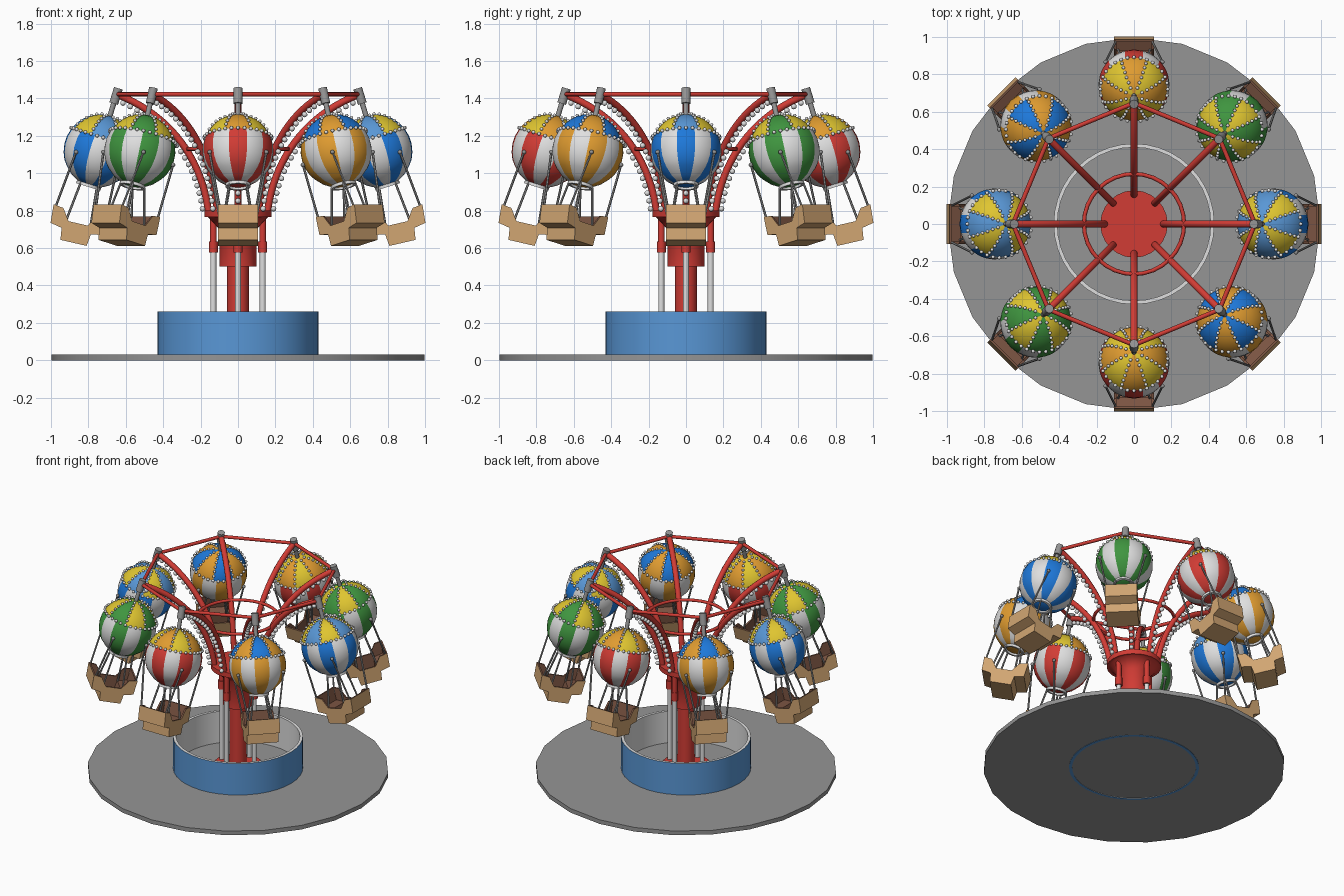
import bpy, bmesh, math
from mathutils import Vector, Matrix

if "Cube" in bpy.data.objects:
    bpy.data.objects.remove(bpy.data.objects["Cube"])

COLORS = {
    "red": (.64, .045, .035), "pale_blue": (.10, .31, .67), "blue": (.013, .19, .70),
    "yellow": (.74, .56, .03), "orange": (.74, .33, .03), "green": (.05, .30, .05),
    "white": (.74, .74, .74), "grey": (.30, .30, .30), "tan": (.64, .38, .17),
    "brown": (.20, .09, .055)}
MATS = {}
for name, c in COLORS.items():
    MATS[name] = bpy.data.materials.new(name)
    MATS[name].diffuse_color = (*c, 1)


def mesh_from(bm, name, colors, smooth=True):
    me = bpy.data.meshes.new(name)
    bmesh.ops.recalc_face_normals(bm, faces=bm.faces[:])
    bm.to_mesh(me)
    bm.free()
    for c in colors:
        me.materials.append(MATS[c])
    if smooth:
        me.shade_smooth()
        me.set_sharp_from_angle(angle=math.radians(50))
    return me


def place(me, name, matrix=None):
    ob = bpy.data.objects.new(name, me)
    bpy.context.collection.objects.link(ob)
    if matrix is not None:
        ob.matrix_world = matrix
    return ob


def lathe(bm, profile, n, rule=None, closed=False):
    """Spin (radius, z) points about z; rule(seg, row) gives the material."""
    rings = [[bm.verts.new((r * math.cos(2 * math.pi * i / n), r * math.sin(2 * math.pi * i / n), z))
              for i in range(n)] for r, z in profile]
    pairs = list(zip(rings, rings[1:]))
    if closed:
        pairs.append((rings[-1], rings[0]))
    for k, (a, b) in enumerate(pairs):
        for i in range(n):
            f = bm.faces.new((a[i], a[(i + 1) % n], b[(i + 1) % n], b[i]))
            f.material_index = rule(i, k) if rule else 0
    if not closed:
        for k, ring in ((0, rings[0]), (len(pairs) - 1, rings[-1])):
            bm.faces.new(ring).material_index = rule(0, k) if rule else 0


def rod(bm, p, q, r, n=8):
    p, q = Vector(p), Vector(q)
    m = Matrix.Translation((p + q) / 2) @ (q - p).to_track_quat('Z', 'Y').to_matrix().to_4x4()
    bmesh.ops.create_cone(bm, cap_ends=True, segments=n, radius1=r, radius2=r,
                          depth=(q - p).length, matrix=m)


def bulb(bm, p, r=.011):
    bmesh.ops.create_icosphere(bm, subdivisions=2, radius=r, matrix=Matrix.Translation(p))


def turned(name, profile, n, colors, rule=None, closed=False):
    bm = bmesh.new()
    lathe(bm, profile, n, rule, closed)
    return place(mesh_from(bm, name, colors), name)


# ground plate, basin wall, central column with hub plate, brace ring
turned("base_plate", [(.997, 0), (.997, .03)], 24, ["grey"])
turned("basin_wall", [(.43, -.002), (.43, .26), (.41, .26), (.41, -.002)], 40,
       ["pale_blue", "white"], lambda i, k: 0 if k in (0, 3) else 1, True)
turned("column", [(.16, .03), (.16, .06), (.058, .06), (.058, .5), (.10, .5), (.10, .70),
                  (.16, .765), (.18, .765), (.18, .80)], 24, ["red"])
turned("brace_ring", [(.268 + .011 * math.cos(t * math.pi / 4), 1.13 + .011 * math.sin(t * math.pi / 4))
                      for t in range(8)], 32, ["red"], closed=True)

# four support poles with red sleeves
poles, sleeves = bmesh.new(), bmesh.new()
for i in range(4):
    a = i * math.pi / 2
    x, y = .132 * math.cos(a), .132 * math.sin(a)
    rod(poles, (x, y, .03), (x, y, .58), .016, 12)
    rod(sleeves, (x, y, .575), (x, y, .635), .024, 12)
    rod(sleeves, (x, y, .63), (x, y, .78), .018, 12)
place(mesh_from(poles, "support_poles", ["white"]), "support_poles")
place(mesh_from(sleeves, "pole_sleeves", ["red"]), "pole_sleeves")

# curved arm: smooth path in the x-z plane, swept with a round section
ctrl = [Vector((.155, 0, .77)), Vector((.185, 0, 1.07)), Vector((.36, 0, 1.31)), Vector((.645, 0, 1.42))]


def arm_point(t):
    return sum((c * w for c, w in zip(ctrl, ((1-t)**3, 3*t*(1-t)**2, 3*t*t*(1-t), t**3))), Vector())


bm, lights = bmesh.new(), bmesh.new()
N, prev = 20, None
for k in range(N + 1):
    t = k / N
    tan = (arm_point(t + .01) - arm_point(t - .01)).normalized()
    nor = Vector((tan.z, 0, -tan.x))
    ring = [bm.verts.new(arm_point(t) + .019 * (nor * math.cos(j * math.pi / 5) +
            Vector((0, 1, 0)) * math.sin(j * math.pi / 5))) for j in range(10)]
    if prev:
        for j in range(10):
            bm.faces.new((prev[j], prev[(j + 1) % 10], ring[(j + 1) % 10], ring[j]))
    else:
        bm.faces.new(ring)
    prev = ring
    if 0 < k < N:  # bulbs on the outer side
        bulb(lights, arm_point(t) + nor * .030, .015)
bm.faces.new(prev)
arm_mesh = mesh_from(bm, "arm", ["red"])
arm_lights = mesh_from(lights, "arm_bulbs", ["white"])

# balloon: profile of (radius, local z), the pivot is at the origin
CZ, R, CAP = -.325, .19, math.radians(22)
upper = [math.radians(v) for v in (88, 78, 67, 56, 44, 33, 22, 8, -5, -18, -30)]
profile = [(R * math.cos(v), CZ + R * 1.03 * math.sin(v)) for v in upper]
profile += [(.146, -.448), (.108, -.485), (.060, -.513)]


def balloon_mesh(body, cap_a, cap_b):
    def rule(i, k):  # eight gores on the cap, twelve stripes below
        return 2 + ((i + 3) // 6) % 2 if k < 6 else ((i + 2) // 4) % 2
    b = bmesh.new()
    lathe(b, profile, 48, rule)
    return mesh_from(b, "balloon", [body, "white", cap_a, cap_b])


schemes = [balloon_mesh("red", "orange", "yellow"), balloon_mesh("orange", "blue", "orange"),
           balloon_mesh("blue", "pale_blue", "yellow"), balloon_mesh("green", "yellow", "green")]


def on_balloon(lat, lon, off=.004):
    r = R + off
    return Vector((r * math.cos(lat) * math.cos(lon), r * math.cos(lat) * math.sin(lon),
                   CZ + r * 1.03 * math.sin(lat)))


# bulbs along the cap seams and round its edge
bm = bmesh.new()
for i in range(8):
    lon = math.radians(22.5 + 45 * i)
    for k in range(1, 7):
        bulb(bm, on_balloon(CAP + math.radians(9 * k), lon), .009)
    for k in range(4):
        bulb(bm, on_balloon(CAP, lon + math.radians(11.25 * k)), .010)
balloon_lights = mesh_from(bm, "balloon_bulbs", ["white"])

# mouth ring of the balloon
bm = bmesh.new()
lathe(bm, [(.068, -.510), (.068, -.526), (.052, -.526), (.052, -.510)], 20, closed=True)
mouth_mesh = mesh_from(bm, "balloon_mouth", ["white"])


def tilted(x, z, deg):
    return Matrix.Translation((x, 0, z)) @ Matrix.Rotation(math.radians(-deg), 4, 'Y')


# the gondola leans a little less than the balloon above it
HANG, BASKET = tilted(.647, 1.43, 17), tilted(.69, 1.448, 13)
to_hang = HANG.inverted() @ BASKET

# hanger and suspension rods
bm = bmesh.new()
rod(bm, (0, 0, .025), (0, 0, -.06), .024, 12)
rod(bm, (0, 0, -.05), (0, 0, -.15), .014)
for sx in (-1, 1):
    for sy in (-1, 1):
        top = on_balloon(math.radians(-12), math.atan2(sy * 1.3, sx), .006)
        rod(bm, top, to_hang @ Vector((sx * .14, sy * .094, -.70)), .0065, 6)
        bulb(bm, top, .012)
        rod(bm, (sx * .045, sy * .045, -.515), to_hang @ Vector((sx * .07, sy * .085, -.765)), .0065, 6)
hanger_mesh = mesh_from(bm, "hanger_rods", ["grey"])


# gondola: two facing benches over a foot well, low notch in each side
def slab(b, pts, y0, y1):
    lo = [b.verts.new((x, y0, z)) for x, z in pts]
    hi = [b.verts.new((x, y1, z)) for x, z in pts]
    b.faces.new(lo)
    b.faces.new(hi)
    for i in range(len(pts)):
        j = (i + 1) % len(pts)
        b.faces.new((lo[i], lo[j], hi[j], hi[i]))


def mirrored(outer, inner):
    return outer + [(-x, z) for x, z in outer[::-1]] + [(-x, z) for x, z in inner] + inner[::-1]


half = [(.150, -.665), (.144, -.765), (.080, -.778), (.072, -.842)]
inner = [(.138, -.665), (.133, -.752), (.068, -.765), (.060, -.830)]
notch = [(.095, -.672), (.052, -.735)]
bm = bmesh.new()
slab(bm, mirrored(half, inner), -.095, .095)
for y in (-.106, .094):
    slab(bm, mirrored(half, notch), y, y + .012)
bmesh.ops.recalc_face_normals(bm, faces=bm.faces[:])
bm.normal_update()
for f in bm.faces:  # inward and upward faces are brown
    c = f.calc_center_median()
    side = abs(f.normal.y) > .9
    inward = f.normal.y * c.y < 0 if side else (f.normal.z > .3 or f.normal.x * c.x < -.001)
    f.material_index = 1 if inward else 0
basket_mesh = mesh_from(bm, "gondola", ["tan", "brown"], smooth=False)

# repeat arms and gondolas eight times, joined by the octagonal top rail
rail = bmesh.new()
for i in range(8):
    a = math.radians(-90 + 45 * i)
    b = a + math.radians(45)
    spin = Matrix.Rotation(a, 4, 'Z')
    rod(rail, (.647 * math.cos(a), .647 * math.sin(a), 1.422),
        (.647 * math.cos(b), .647 * math.sin(b), 1.422), .012)
    place(arm_mesh, f"arm_{i}", spin)
    place(arm_lights, f"arm_bulbs_{i}", spin)
    place(schemes[i % 4], f"balloon_{i}", spin @ HANG)
    place(balloon_lights, f"balloon_bulbs_{i}", spin @ HANG)
    place(mouth_mesh, f"balloon_mouth_{i}", spin @ HANG)
    place(hanger_mesh, f"hanger_rods_{i}", spin @ HANG)
    place(basket_mesh, f"gondola_{i}", spin @ BASKET)
place(mesh_from(rail, "top_rail", ["red"]), "top_rail")

for m in bpy.data.materials:
    if m.users and not m.is_grease_pencil:
        m.use_nodes = True
        m.node_tree.nodes["Principled BSDF"].inputs["Base Color"].default_value = m.diffuse_color
